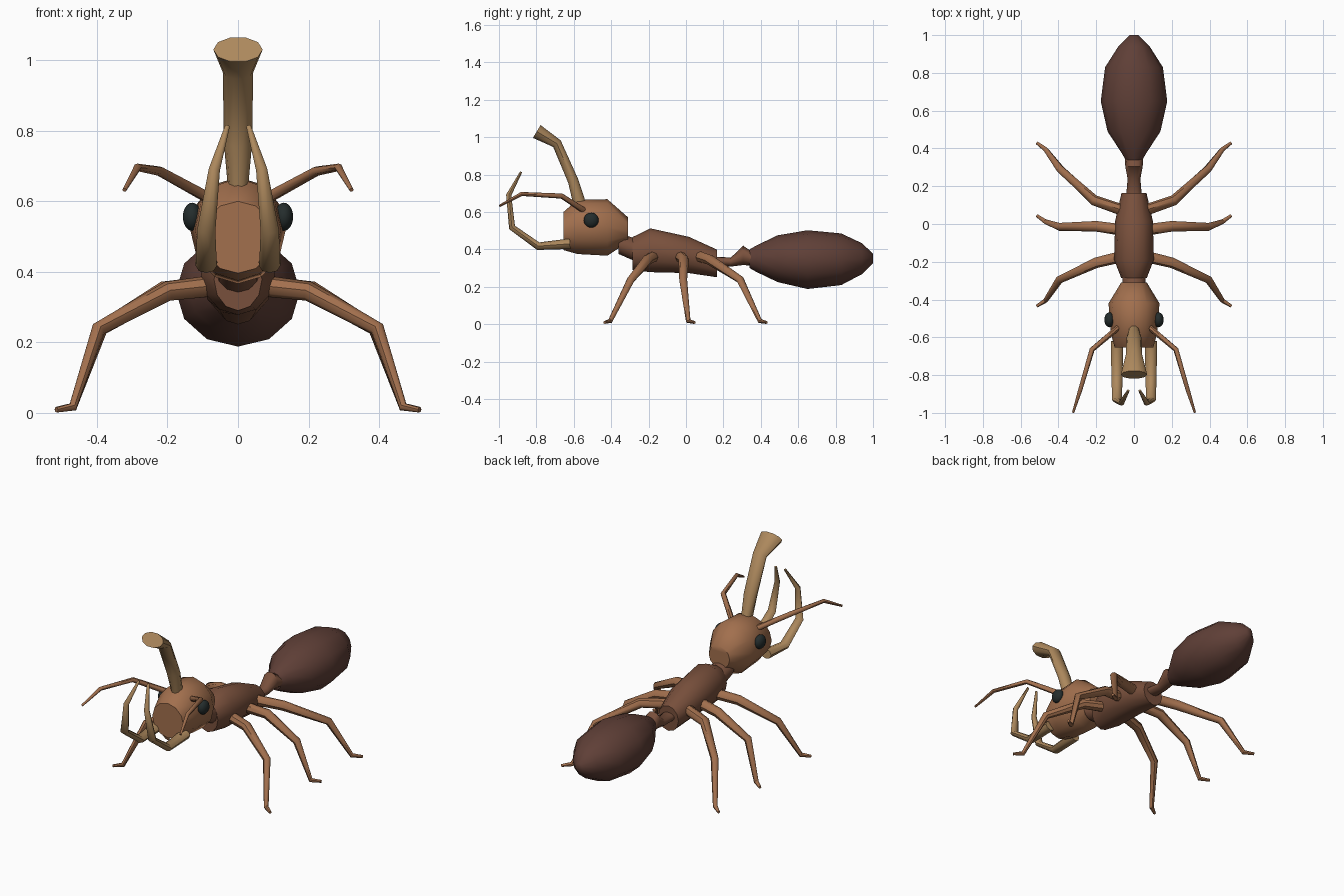
import bpy, bmesh, math
from mathutils import Vector

if "Cube" in bpy.data.objects:
    bpy.data.objects.remove(bpy.data.objects["Cube"])


def material(name, rgb):
    m = bpy.data.materials.new(name)
    m.diffuse_color = (*rgb, 1)
    m.use_nodes = True
    m.node_tree.nodes["Principled BSDF"].inputs["Base Color"].default_value = m.diffuse_color
    return m


TAN = material("tan_brown", (0.36, 0.16, 0.075))
MID = material("mid_brown", (0.19, 0.08, 0.045))
DARK = material("dark_brown", (0.115, 0.05, 0.038))
HORN = material("pale_horn", (0.42, 0.25, 0.11))
EYE = material("eye_black", (0.018, 0.026, 0.026))


def finish(name, bm, mat, mirror, angle):
    bmesh.ops.recalc_face_normals(bm, faces=bm.faces)
    me = bpy.data.meshes.new(name)
    bm.to_mesh(me)
    bm.free()
    ob = bpy.data.objects.new(name, me)
    bpy.context.collection.objects.link(ob)
    me.materials.append(mat)
    bpy.ops.object.select_all(action='DESELECT')
    ob.select_set(True)
    bpy.context.view_layer.objects.active = ob
    bpy.ops.object.shade_smooth_by_angle(angle=math.radians(angle))
    if mirror:
        mod = ob.modifiers.new("mirror", 'MIRROR')
        mod.use_mirror_merge = False
    return ob


def loft(name, path, mat, sides=8, ref=(1, 0, 0), straight=False, mirror=False, angle=45):
    """Skin elliptical rings along a path of (x, y, z, radius along ref, other radius)."""
    bm = bmesh.new()
    pts = [Vector(p[:3]) for p in path]
    rings = []
    for i, p in enumerate(path):
        if straight:
            t = Vector((0, 1, 0))
        else:
            a = (pts[i] - pts[i - 1]).normalized() if i else Vector()
            b = (pts[i + 1] - pts[i]).normalized() if i < len(pts) - 1 else Vector()
            t = (a + b).normalized()
        u = Vector(ref)
        u = (u - t * t.dot(u)).normalized()
        v = t.cross(u)
        ring = []
        for k in range(sides):
            w = 2 * math.pi * k / sides
            ring.append(bm.verts.new(pts[i] + u * p[3] * math.cos(w) + v * p[4] * math.sin(w)))
        rings.append(ring)
    for r, s in zip(rings, rings[1:]):
        for k in range(sides):
            j = (k + 1) % sides
            bm.faces.new((r[k], r[j], s[j], s[k]))
    bm.faces.new(rings[0])
    bm.faces.new(rings[-1])
    return finish(name, bm, mat, mirror, angle)


def body(name, profile, mat, sides=12, angle=50):
    """Body segment from (y, z centre, half width, half height)."""
    loft(name, [(0, y, z, w, h) for y, z, w, h in profile], mat, sides, straight=True, angle=angle)


# Body segments
body("abdomen", [(0.34, 0.35, 0.045, 0.05), (0.375, 0.35, 0.065, 0.07), (0.49, 0.35, 0.14, 0.125),
                 (0.65, 0.345, 0.176, 0.157), (0.83, 0.347, 0.153, 0.138),
                 (0.94, 0.35, 0.083, 0.083), (1.0, 0.352, 0.022, 0.025)], DARK, angle=60)
body("waist", [(0.14, 0.338, 0.042, 0.024), (0.24, 0.332, 0.034, 0.024),
               (0.305, 0.368, 0.046, 0.052), (0.365, 0.345, 0.05, 0.033)], MID)
body("thorax", [(-0.285, 0.378, 0.068, 0.088), (-0.19, 0.395, 0.105, 0.117),
                (0.015, 0.37, 0.1, 0.097), (0.165, 0.325, 0.066, 0.074)], MID)
body("neck", [(-0.36, 0.43, 0.062, 0.055), (-0.25, 0.39, 0.062, 0.063)], MID)
body("head", [(-0.655, 0.498, 0.102, 0.102), (-0.58, 0.52, 0.122, 0.145),
              (-0.42, 0.517, 0.135, 0.151), (-0.31, 0.505, 0.068, 0.066)], TAN)

# Eyes
bm = bmesh.new()
bmesh.ops.create_uvsphere(bm, u_segments=14, v_segments=10, radius=1)
for v in bm.verts:
    v.co = (0.13 + v.co.x * 0.027, -0.507 + v.co.y * 0.04, 0.556 + v.co.z * 0.04)
finish("eyes", bm, EYE, True, 60)

# Legs: hip, upper joint, knee, ankle, toe
LEG_R = (0.03, 0.028, 0.021, 0.013, 0.008)
LEGS = {
    "front_legs": [(0.075, -0.175, 0.36), (0.2, -0.205, 0.345), (0.395, -0.295, 0.238),
                   (0.468, -0.405, 0.017), (0.515, -0.435, 0.009)],
    "middle_legs": [(0.075, -0.03, 0.36), (0.2, -0.012, 0.345), (0.395, -0.015, 0.238),
                    (0.468, 0.012, 0.017), (0.515, 0.045, 0.009)],
    "back_legs": [(0.065, 0.075, 0.36), (0.21, 0.125, 0.345), (0.39, 0.29, 0.238),
                  (0.468, 0.395, 0.017), (0.515, 0.43, 0.009)],
}
for name, pts in LEGS.items():
    loft(name, [(*p, r, r) for p, r in zip(pts, LEG_R)], TAN, ref=(0, 1, 0), mirror=True)

# Antennae
loft("antennae", [(0.085, -0.55, 0.61, 0.016, 0.016), (0.222, -0.665, 0.685, 0.014, 0.014),
                  (0.285, -0.88, 0.696, 0.011, 0.011), (0.322, -0.997, 0.632, 0.006, 0.006)],
     TAN, mirror=True)

# Curved jaws
loft("jaws", [(0.09, -0.62, 0.43, 0.032, 0.028), (0.09, -0.79, 0.417, 0.03, 0.021),
              (0.09, -0.93, 0.517, 0.026, 0.018), (0.067, -0.948, 0.69, 0.016, 0.014),
              (0.03, -0.882, 0.813, 0.007, 0.006)], HORN, mirror=True)

# Flared head horn
loft("horn", [(0, -0.565, 0.63, 0.028, 0.036), (0, -0.603, 0.765, 0.04, 0.03),
              (0, -0.69, 0.965, 0.043, 0.028), (0, -0.798, 1.03, 0.07, 0.042)], HORN, sides=10)
